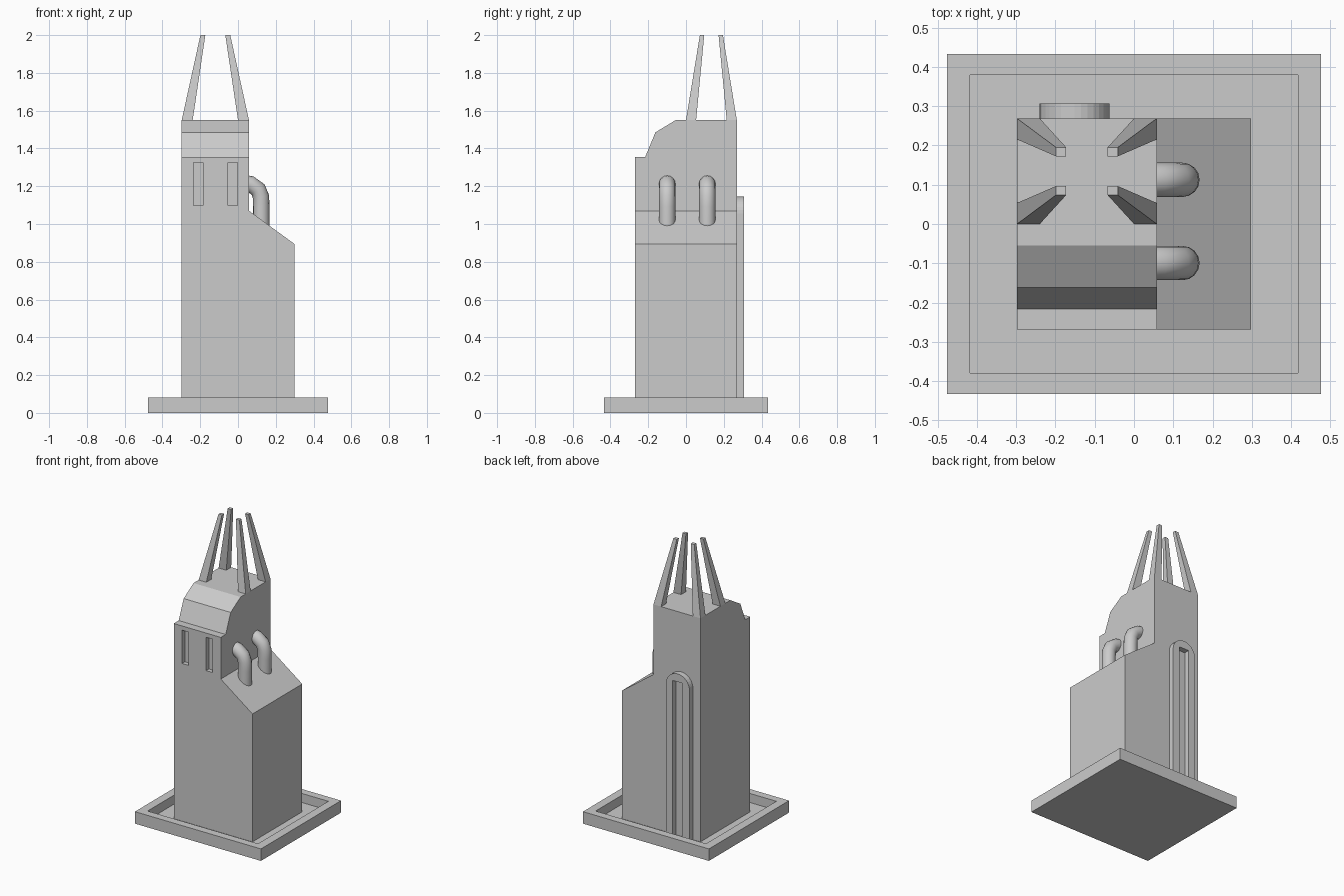
import bpy, bmesh, math

if "Cube" in bpy.data.objects:
    bpy.data.objects.remove(bpy.data.objects["Cube"])


def finish(name, bm):
    bmesh.ops.recalc_face_normals(bm, faces=bm.faces[:])
    mesh = bpy.data.meshes.new(name)
    bm.to_mesh(mesh)
    bm.free()
    ob = bpy.data.objects.new(name, mesh)
    bpy.context.collection.objects.link(ob)
    return ob


def loft(name, rects):
    """Closed solid through stacked rectangles (x0, x1, y0, y1, z)."""
    bm = bmesh.new()
    loops = [[bm.verts.new(p) for p in ((a, c, z), (b, c, z), (b, d, z), (a, d, z))]
             for a, b, c, d, z in rects]
    for lo, hi in zip(loops, loops[1:]):
        for i in range(4):
            j = (i + 1) % 4
            bm.faces.new((lo[i], lo[j], hi[j], hi[i]))
    bm.faces.new(loops[0])
    bm.faces.new(loops[-1])
    return finish(name, bm)


def extrude(name, profile, axis, start, end):
    """Extrude a profile along x (profile in y,z) or y (profile in x,z)."""
    bm = bmesh.new()
    place = (lambda u, z, t: (t, u, z)) if axis == 'x' else (lambda u, z, t: (u, t, z))
    rings = [[bm.verts.new(place(u, z, t)) for u, z in profile] for t in (start, end)]
    bm.faces.new(rings[0])
    bm.faces.new(rings[1])
    n = len(profile)
    for i in range(n):
        j = (i + 1) % n
        bm.faces.new((rings[0][i], rings[0][j], rings[1][j], rings[1][i]))
    return finish(name, bm)


def boolean(ob, cutter, operation):
    mod = ob.modifiers.new(cutter.name, 'BOOLEAN')
    mod.operation = operation
    mod.solver = 'EXACT'
    mod.object = cutter
    cutter.hide_render = True
    cutter.hide_set(True)


FLOOR = 0.02
L, R, W, D = -0.298, 0.058, 0.298, 0.269   # upper block left/right, body half width/depth

# Tray-shaped base with a raised rim
loft("base_tray", [(-.477, .477, -.433, .433, 0), (-.477, .477, -.433, .433, .082),
                   (-.418, .418, -.38, .38, .082), (-.418, .418, -.38, .38, FLOOR)])

# Tower body: front silhouette intersected with side silhouette
tower = extrude("tower_body", [(L, FLOOR), (W, FLOOR), (W, .895), (R, 1.07),
                               (R, 1.55), (L, 1.55)], 'y', -D, D)
side = extrude("side_profile_cutter", [(-D, -.1), (.5, -.1), (.5, 1.7), (-.055, 1.7),
                                       (-.055, 1.55), (-.162, 1.485), (-.216, 1.355),
                                       (-D, 1.355)], 'x', -.6, .6)
for v in side.data.vertices:          # keep the front face clear of the body's own face
    if abs(v.co.y + D) < 1e-5 and v.co.z < 1.4:
        v.co.y = -.5
boolean(tower, side, 'INTERSECT')

# Slit windows in the front
for i, x in enumerate((-.2105, -.0285)):
    slit = loft(f"slit_cutter_{i}", [(x - .025, x + .025, -.4, -D + .03, z) for z in (1.098, 1.326)])
    boolean(tower, slit, 'DIFFERENCE')

# Arched frame on the back
cx, r, spring, hole = -.152, .089, 1.056, .038
arch = [(cx + r * math.cos(math.pi * i / 16), spring + r * math.sin(math.pi * i / 16)) for i in range(17)]
extrude("back_arch_frame", [(cx + r, FLOOR)] + arch +
        [(cx - r, FLOOR), (cx - hole, FLOOR), (cx - hole, 1.09), (cx + hole, 1.09), (cx + hole, FLOOR)],
        'y', D, .307)

# Four tapering spires leaning inward, mirrored about the roof centre
mx, my = (L + R) / 2, D / 2
for sx in (-1, 1):
    for sy in (-1, 1):
        rects = []
        for ox, ix, oy, iy, z in ((.178, .12, .1345, .081, 1.55), (.079, .053, .061, .038, 2.0)):
            xs, ys = sorted((mx + sx * ox, mx + sx * ix)), sorted((my + sy * oy, my + sy * iy))
            rects.append((*xs, *ys, z))
        loft(f"spire_{'left' if sx < 0 else 'right'}_{'front' if sy < 0 else 'back'}", rects)

# Elbow pipes running from the upper block into the sloped shoulder
path = [(.03, 1.217), (.066, 1.211), (.106, 1.183), (.1215, 1.144), (.1235, 1.09), (.1235, .95)]
for name, y in (("pipe_front", -.0995), ("pipe_back", .1125)):
    curve = bpy.data.curves.new(name, 'CURVE')
    curve.dimensions = '3D'
    curve.bevel_depth = .0437
    curve.bevel_resolution = 6
    curve.use_fill_caps = True
    spline = curve.splines.new('POLY')
    spline.points.add(len(path) - 1)
    for pt, (x, z) in zip(spline.points, path):
        pt.co = (x, y, z, 1)
    bpy.context.collection.objects.link(bpy.data.objects.new(name, curve))
